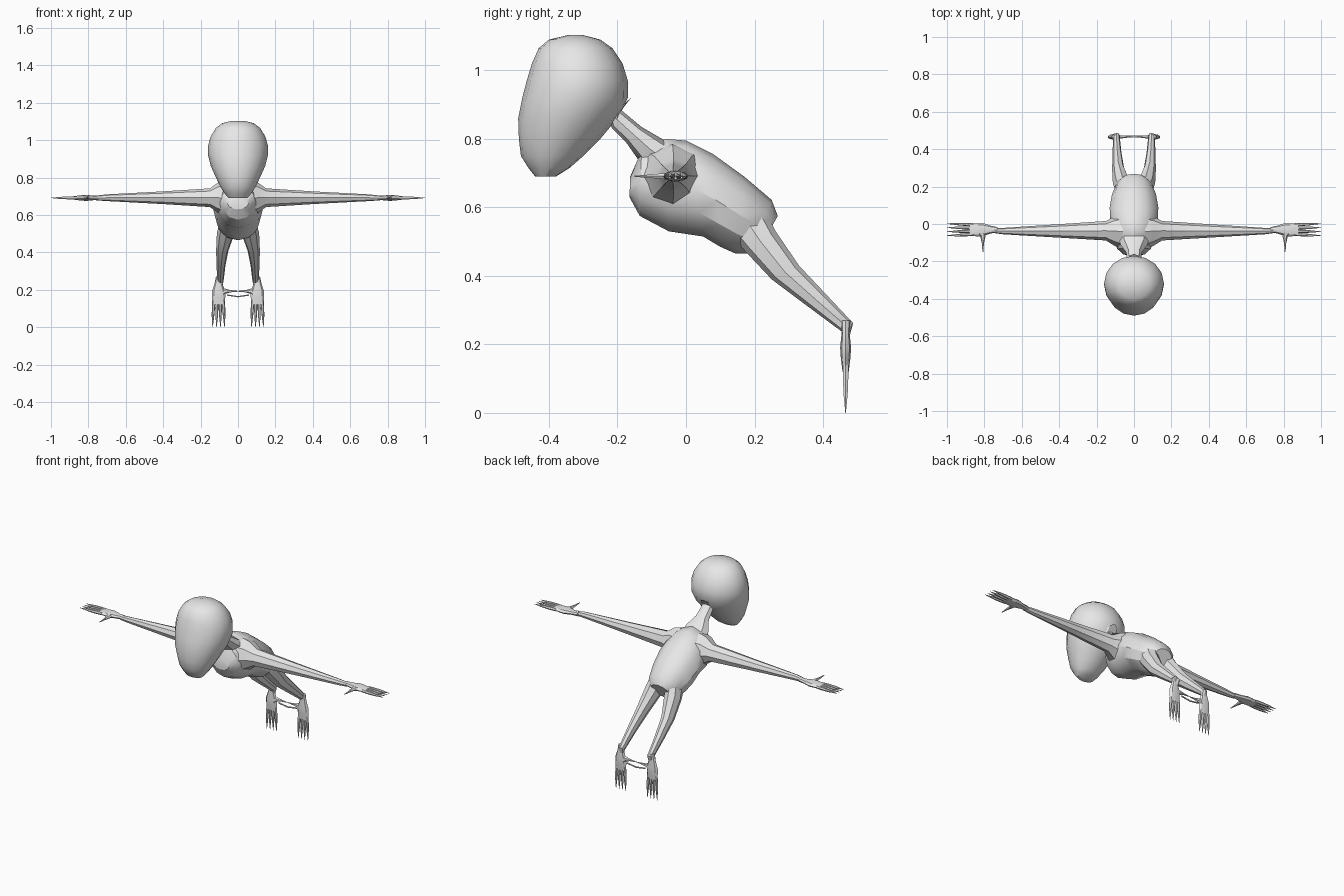
import bpy, bmesh, math
from mathutils import Vector as V

if "Cube" in bpy.data.objects:
    bpy.data.objects.remove(bpy.data.objects["Cube"])

skin = bpy.data.materials.new("pale grey skin")
skin.diffuse_color = (0.8, 0.8, 0.8, 1)
skin.use_nodes = True
skin.node_tree.nodes["Principled BSDF"].inputs["Base Color"].default_value = skin.diffuse_color


def loft(name, rings, sides, angle=30, turn=0.0):
    """Closed tube through rings of (centre, half-axis a, half-axis b)."""
    bm = bmesh.new()
    loops = []
    for c, a, b in rings:
        loop = []
        for i in range(sides):
            t = 2 * math.pi * i / sides + turn
            loop.append(bm.verts.new(V(c) + V(a) * math.cos(t) + V(b) * math.sin(t)))
        loops.append(loop)
    for p, q in zip(loops, loops[1:]):
        for i in range(sides):
            j = (i + 1) % sides
            bm.faces.new((p[i], p[j], q[j], q[i]))
    bm.faces.new(loops[0])
    bm.faces.new(loops[-1])
    bmesh.ops.recalc_face_normals(bm, faces=bm.faces[:])
    me = bpy.data.meshes.new(name)
    bm.to_mesh(me)
    bm.free()
    me.materials.append(skin)
    ob = bpy.data.objects.new(name, me)
    bpy.context.collection.objects.link(ob)
    bpy.ops.object.select_all(action='DESELECT')
    ob.select_set(True)
    bpy.context.view_layer.objects.active = ob
    bpy.ops.object.shade_smooth_by_angle(angle=math.radians(angle))
    return ob


def spine_ring(top, bottom, hw):
    """Ring spanning two (y, z) points on the centre line."""
    t, b = V((0, *top)), V((0, *bottom))
    return (t + b) / 2, V((hw, 0, 0)), (t - b) / 2


# Head: horizontal rings (z, front y, back y, half width)
head = [(1.103, -.345, -.30, .035), (1.09, -.40, -.25, .085), (1.065, -.43, -.215, .118),
        (1.02, -.45, -.185, .146), (.97, -.465, -.17, .16), (.92, -.478, -.17, .16),
        (.86, -.49, -.20, .145), (.80, -.488, -.25, .118), (.75, -.482, -.30, .094),
        (.715, -.46, -.34, .072), (.69, -.44, -.38, .05)]
loft("head", [((0, (f + b) / 2, z), (w, 0, 0), (0, (b - f) / 2, 0)) for z, f, b, w in head], 16, 40)

# Neck
loft("neck", [spine_ring((-.16, .92), (-.23, .86), .036), spine_ring((-.19, .885), (-.215, .83), .036),
              spine_ring((-.13, .835), (-.175, .79), .042), spine_ring((-.07, .80), (-.14, .74), .075),
              spine_ring((-.02, .77), (-.09, .70), .08)], 8)

# Torso
loft("torso", [spine_ring((-.163, .69), (-.165, .63), .055), spine_ring((-.13, .765), (-.135, .575), .09),
               spine_ring((-.06, .80), (-.05, .53), .115), spine_ring((0, .795), (.05, .515), .128),
               spine_ring((.08, .755), (.10, .485), .13), spine_ring((.17, .69), (.145, .465), .118),
               spine_ring((.25, .622), (.18, .465), .095), spine_ring((.268, .575), (.22, .49), .06)], 12)


def hand(name, base, along, wide, thick, inner, root_w):
    """Palm, four tapering digits and a thumb in a local frame."""
    o, l, w, t = V(base), V(along), V(wide), V(thick)

    def strip(part, pts, sides):
        loft(name + "_" + part, [(o + l * a + w * c, w * hw, t * ht) for a, c, hw, ht in pts], sides)

    strip("palm", [(-.01, 0, root_w, .014), (.03, 0, .022, .012), (.07, 0, .036, .016),
                   (.10, 0, .036, .014), (.14, 0, .033, .009)], 8)
    for i in range(4):
        s = (i - 1.5) * .0185
        strip("digit_%d" % (i + 1), [(.12, s * .9, .0085, .009), (.16, s, .0085, .009),
                                     (.205, s * 1.08, .0065, .007), (.26, s * 1.15, .001, .001)], 6)
    # Thumb reaches out sideways to `inner`
    pts = [(.02, .022, .014), (.035, .014, .010), (inner * .6, .006, .006), (inner, .002, .002)]
    loft(name + "_thumb", [(o + l * (.068 if k else .075) + w * d, l * hl, t * ht)
                           for k, (d, hl, ht) in enumerate(pts)], 6)


for side, s in (("left", 1), ("right", -1)):
    # Arm: (x, centre y, centre z, half depth, half height)
    arm = [(.06, -.04, .69, .095, .095), (.105, -.038, .692, .078, .082), (.15, -.036, .692, .052, .050),
           (.40, -.037, .692, .036, .034), (.70, -.038, .692, .017, .018), (.745, -.036, .691, .013, .014)]
    loft(side + "_arm", [((x * s, y, z), (0, d, 0), (0, 0, h)) for x, y, z, d, h in arm], 8)
    hand(side + "_hand", (.74 * s, -.03, .691), (s, 0, 0), (0, -1, 0), (0, 0, 1), .12, .013)

    # Leg: upper and lower (y, z) edge, centre x, half width
    leg = [((.235, .585), (.13, .52), .058, .042), ((.262, .53), (.17, .475), .065, .048),
           ((.33, .43), (.25, .39), .084, .033), ((.41, .345), (.35, .315), .091, .024),
           ((.488, .262), (.458, .235), .094, .017), ((.478, .225), (.456, .225), .095, .014)]
    rings = []
    for top, bot, x, hw in leg:
        c, a, b = spine_ring(top, bot, hw)
        rings.append((c + V((x * s, 0, 0)), a, b))
    loft(side + "_leg", rings, 8)
    hand(side + "_foot", (.104 * s, .466, .26), (-.09 * 0, 0, -1), (-s, 0, 0), (0, 1, 0), .106, .014)
    # Slim web joining the feet
loft("foot_bridge", [((x, .47, .163 + abs(x) * .15), (0, .004, 0), (0, 0, .004))
                     for x in (-.06, -.03, 0, .03, .06)], 6)
